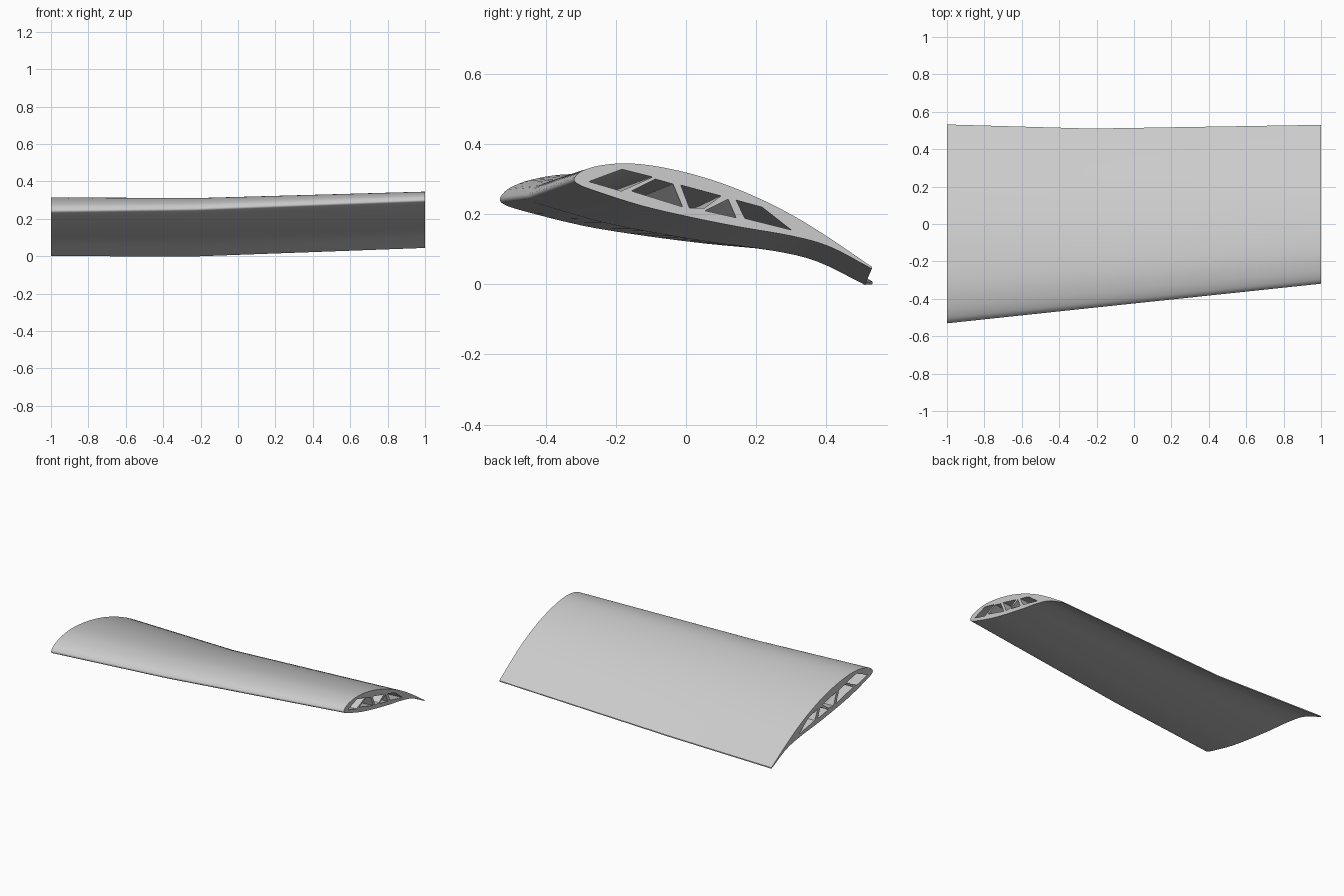
import bpy, bmesh
from mathutils import Vector
from math import radians

old = bpy.data.objects.get("Cube")
if old:
    bpy.data.objects.remove(old, do_unlink=True)

# Plain grey skin
grey = bpy.data.materials.new("light_grey")
grey.use_nodes = True
color = (0.6, 0.6, 0.6, 1)
grey.diffuse_color = color
grey.node_tree.nodes["Principled BSDF"].inputs["Base Color"].default_value = color

# Tip airfoil (y, z): trailing edge, over the top, round the nose, back underneath
airfoil = [(0.53, 0.05), (0.4, 0.138), (0.3, 0.199), (0.2, 0.249), (0.1, 0.289),
           (0, 0.319), (-0.1, 0.339), (-0.18, 0.345), (-0.25, 0.338), (-0.295, 0.324),
           (-0.314, 0.309), (-0.319, 0.297), (-0.308, 0.286), (-0.27, 0.27),
           (-0.13, 0.225), (0.01, 0.192), (0.15, 0.164), (0.3, 0.138),
           (0.41, 0.107), (0.53, 0.044)]

# Truss openings running the whole span
openings = [
    [(-0.277, 0.293), (-0.183, 0.328), (-0.095, 0.306), (-0.185, 0.266)],
    [(-0.155, 0.266), (-0.087, 0.3), (-0.037, 0.286), (-0.01, 0.221)],
    [(-0.015, 0.283), (0.1, 0.252), (0.052, 0.217), (0.01, 0.217)],
    [(0.12, 0.243), (0.143, 0.19), (0.054, 0.21)],
    [(0.143, 0.24), (0.217, 0.22), (0.3, 0.155), (0.168, 0.188)],
]

# Stations: x, leading edge (y, z), trailing edge (y, z)
stations = [(-1, (-0.532, 0.24), (0.532, 0.004)),
            (-0.23, (-0.45, 0.25), (0.51, 0.002)),
            (1, (-0.32, 0.297), (0.53, 0.047))]
TIP = stations[-1]


def smooth_curve(points, steps=4):
    """Catmull-Rom curve through an open list of points."""
    p = [Vector(q) for q in points]
    p = [2 * p[0] - p[1]] + p + [2 * p[-1] - p[-2]]
    out = []
    for a, b, c, d in zip(p, p[1:], p[2:], p[3:]):
        for i in range(steps):
            t = i / steps
            out.append((2 * b + (c - a) * t + (2 * a - 5 * b + 4 * c - d) * t * t
                        + (3 * b - a - 3 * c + d) * t ** 3) / 2)
    return out + [p[-2]]


def place(point, station):
    """Carry a tip point to another station, keeping its place along the chord."""
    _, lead, trail = TIP
    chord = trail[0] - lead[0]
    t = (point[0] - lead[0]) / chord
    height = (point[1] - lead[1] - t * (trail[1] - lead[1])) / chord
    x, lead, trail = station
    chord = trail[0] - lead[0]
    return (x, lead[0] + t * chord, lead[1] + t * (trail[1] - lead[1]) + height * chord)


bm = bmesh.new()
end_edges = {0: [], len(stations) - 1: []}
for loop in [smooth_curve(airfoil)] + openings:
    rings = [[bm.verts.new(place(p, s)) for p in loop] for s in stations]
    n = len(loop)
    # Skin or tunnel walls between stations
    for low, high in zip(rings, rings[1:]):
        for i in range(n):
            j = (i + 1) % n
            bm.faces.new((low[i], low[j], high[j], high[i]))
    for k, edges in end_edges.items():
        edges += [bm.edges.get((rings[k][i], rings[k][(i + 1) % n])) for i in range(n)]

# End ribs with the truss openings left clear
for edges in end_edges.values():
    bmesh.ops.triangle_fill(bm, use_beauty=True, use_dissolve=False, edges=edges)
bmesh.ops.recalc_face_normals(bm, faces=bm.faces[:])

mesh = bpy.data.meshes.new("wing_section")
bm.to_mesh(mesh)
bm.free()
mesh.materials.append(grey)
wing = bpy.data.objects.new("wing_section", mesh)
bpy.context.collection.objects.link(wing)
bpy.context.view_layer.objects.active = wing
wing.select_set(True)
bpy.ops.object.shade_smooth_by_angle(angle=radians(35))
